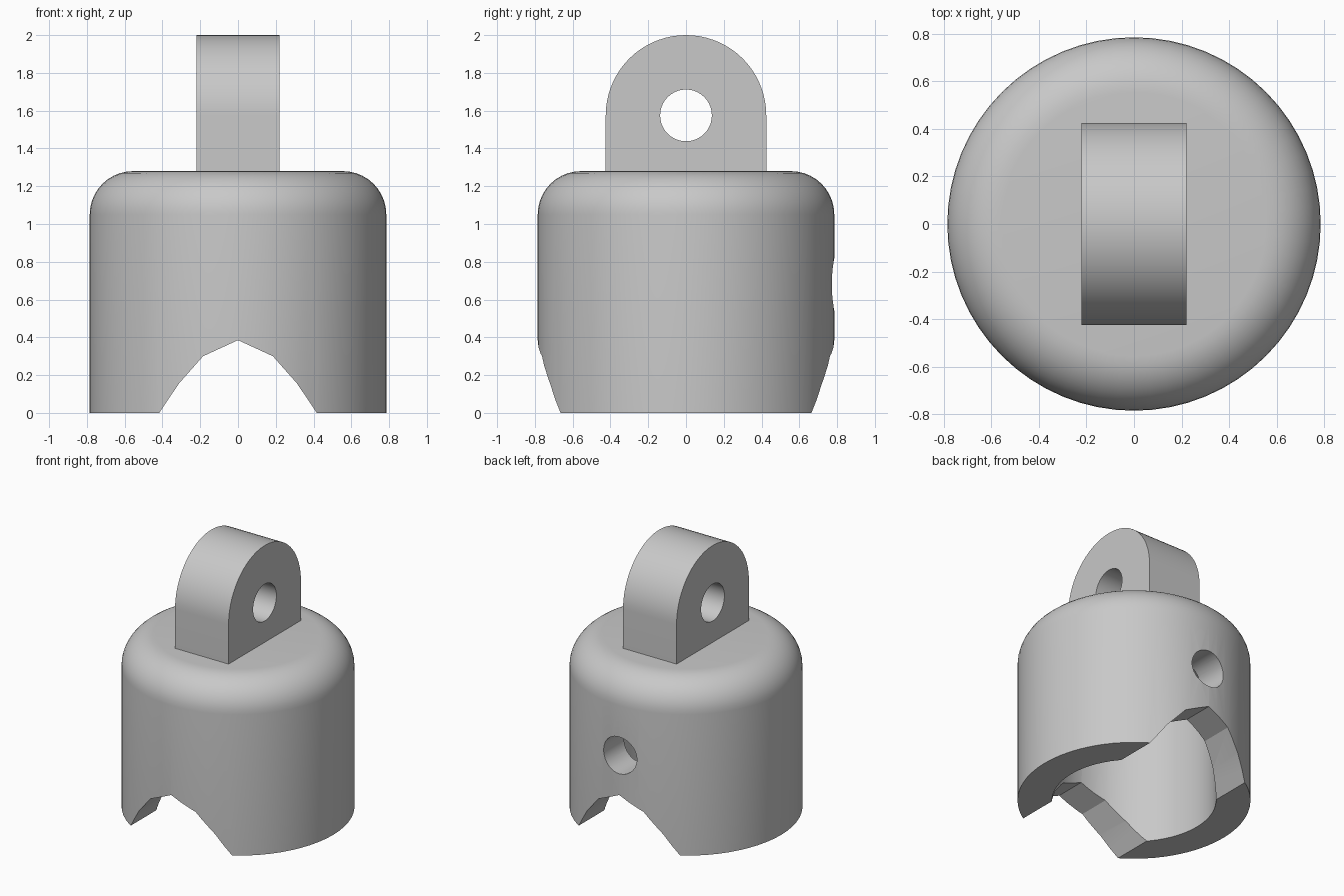
import bpy, bmesh
from math import sin, cos, pi, radians

cube = bpy.data.objects.get("Cube")
if cube:
    bpy.data.objects.remove(cube, do_unlink=True)

RADIUS, BORE, HEIGHT = 0.785, 0.553, 1.28
FILLET = 0.23
CEILING = 1.05
HOLE = 0.137
LUG_R, LUG_Z, LUG_X = 0.425, 1.575, 0.22
SEGMENTS = 64

grey = bpy.data.materials.new("plain grey")
grey.use_nodes = True
colour = (0.58, 0.58, 0.58, 1)
grey.diffuse_color = colour
grey.node_tree.nodes["Principled BSDF"].inputs["Base Color"].default_value = colour


def finish_mesh(name, bm):
    bmesh.ops.recalc_face_normals(bm, faces=bm.faces)
    mesh = bpy.data.meshes.new(name)
    bm.to_mesh(mesh)
    bm.free()
    mesh.materials.append(grey)
    obj = bpy.data.objects.new(name, mesh)
    bpy.context.collection.objects.link(obj)
    return obj


def prism(name, outline, direction):
    """Extrude a closed 3D outline along a vector."""
    bm = bmesh.new()
    face = bm.faces.new([bm.verts.new(p) for p in outline])
    new = bmesh.ops.extrude_face_region(bm, geom=[face])["geom"]
    bmesh.ops.translate(bm, vec=direction,
                        verts=[v for v in new if isinstance(v, bmesh.types.BMVert)])
    return finish_mesh(name, bm)


def arc(radius, start, end, steps):
    return [(radius * cos(start + (end - start) * i / steps),
             radius * sin(start + (end - start) * i / steps)) for i in range(steps + 1)]


def activate(obj):
    bpy.ops.object.select_all(action="DESELECT")
    obj.select_set(True)
    bpy.context.view_layer.objects.active = obj


def cut(obj, cutter):
    cutter.hide_render = True
    mod = obj.modifiers.new("cut", "BOOLEAN")
    mod.operation, mod.solver, mod.object = "DIFFERENCE", "EXACT", cutter
    activate(obj)
    bpy.ops.object.modifier_apply(modifier=mod.name)
    bpy.data.objects.remove(cutter, do_unlink=True)


# Hollow cap: revolved profile with a rounded shoulder
profile = [(0, CEILING), (BORE, CEILING), (BORE, 0), (RADIUS, 0)]
profile += [(RADIUS - FILLET + a, HEIGHT - FILLET + b) for a, b in arc(FILLET, 0, pi / 2, 10)]
profile.append((0, HEIGHT))
bm = bmesh.new()
verts = [bm.verts.new((r, 0, z)) for r, z in profile]
edges = [bm.edges.new(pair) for pair in zip(verts, verts[1:])]
bmesh.ops.spin(bm, geom=verts + edges, axis=(0, 0, 1), cent=(0, 0, 0),
               angle=2 * pi, steps=SEGMENTS)
bmesh.ops.remove_doubles(bm, verts=bm.verts, dist=0.0001)
body = finish_mesh("cap_body", bm)

# Arched notch through front and back
side = [(0.483, -0.1), (0.417, 0), (0.313, 0.155), (0.185, 0.30)]
arch = side + [(0, 0.385)] + [(-x, z) for x, z in reversed(side)]
cut(body, prism("notch_cutter", [(x, -1, z) for x, z in arch], (0, 2, 0)))

# Round hole through the back wall
circle = arc(HOLE, 0, 2 * pi, 40)[:-1]
cut(body, prism("back_hole_cutter", [(x, 0.2, 0.68 + z) for x, z in circle], (0, 0.8, 0)))

# Lug with a round top and a cross hole
foot = HEIGHT - 0.02
outline = [(-LUG_R, foot), (LUG_R, foot)]
outline += [(y, LUG_Z + z) for y, z in arc(LUG_R, 0, pi, 36)]
lug = prism("top_lug", [(-LUG_X, y, z) for y, z in outline], (2 * LUG_X, 0, 0))
cut(lug, prism("lug_hole_cutter", [(-0.5, y, LUG_Z + z) for y, z in circle], (1, 0, 0)))

for obj in (body, lug):
    activate(obj)
    bpy.ops.object.shade_smooth_by_angle(angle=radians(20))
